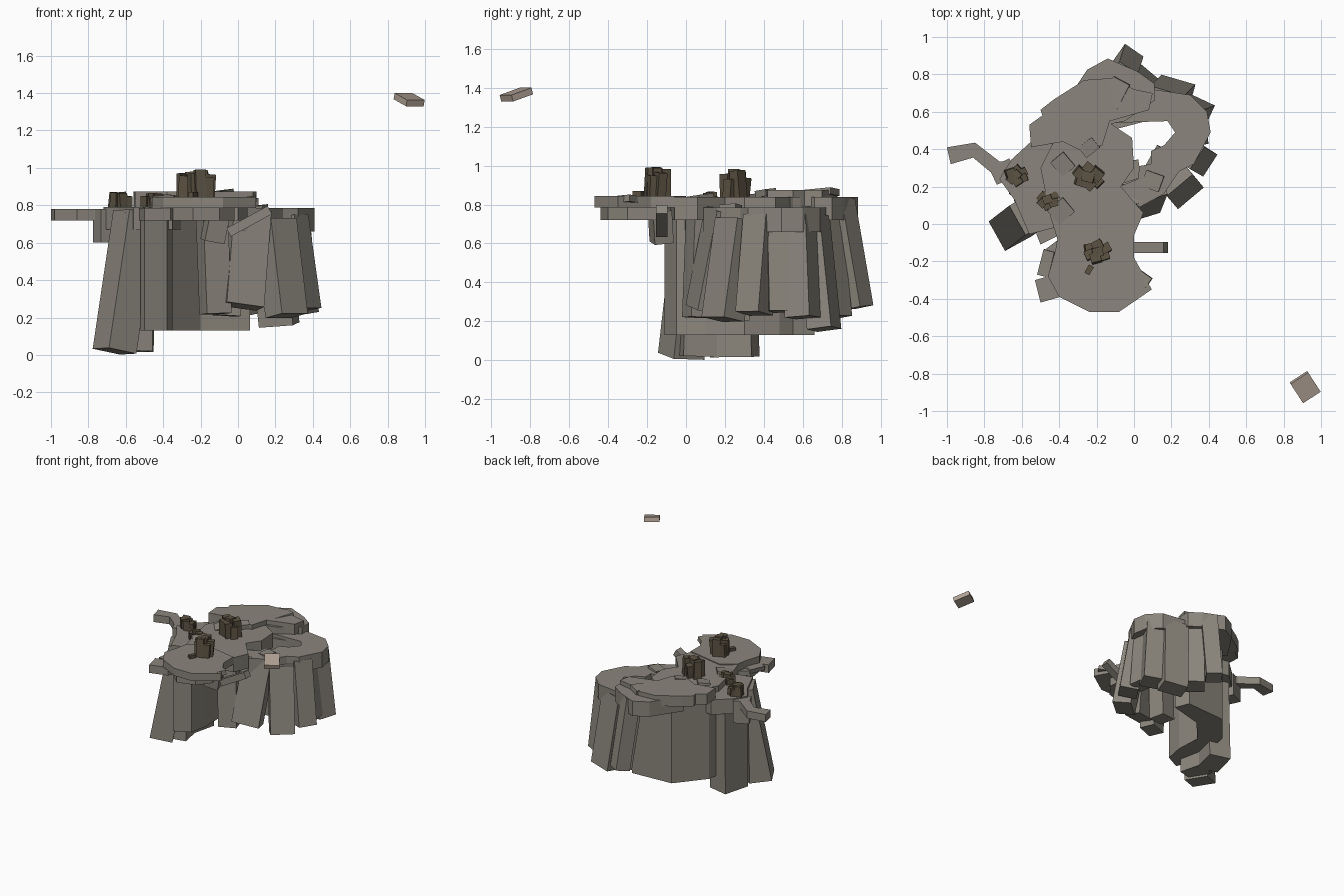
import bpy, bmesh, random
from math import radians, cos, sin
from mathutils import Vector, Matrix, Euler

random.seed(4)

def material(name, rgb):
    m = bpy.data.materials.new(name)
    m.diffuse_color = (*rgb, 1)
    return m

ROCK = material("rock", (0.26, 0.24, 0.205))
BROWN = material("dark_brown", (0.105, 0.085, 0.055))
TAN = material("tan_stone", (0.44, 0.36, 0.30))

def finish(bm, name, mat):
    bmesh.ops.recalc_face_normals(bm, faces=bm.faces)
    me = bpy.data.meshes.new(name)
    bm.to_mesh(me)
    bm.free()
    me.materials.append(mat)
    ob = bpy.data.objects.new(name, me)
    bpy.context.collection.objects.link(ob)
    return ob

def add_box(bm, loc, size, rot):
    m = Matrix.Translation(loc) @ rot.to_matrix().to_4x4() @ Matrix.Diagonal((*size, 1))
    bmesh.ops.create_cube(bm, size=1, matrix=m)

def block(name, loc, size, rot=(0, 0, 0), mat=ROCK):
    bm = bmesh.new()
    add_box(bm, loc, size, Euler([radians(a) for a in rot]))
    return finish(bm, name, mat)

def plate(name, pts, z0, z1):
    bm = bmesh.new()
    f = bm.faces.new([bm.verts.new((x, y, z0)) for x, y in pts])
    r = bmesh.ops.extrude_face_region(bm, geom=[f])
    for v in r["geom"]:
        if isinstance(v, bmesh.types.BMVert):
            v.co.z = z1
    # keep the bottom cap closed
    if not any(fc.calc_center_median().z < z0 + 1e-5 for fc in bm.faces):
        bmesh.ops.holes_fill(bm, edges=bm.edges)
    return finish(bm, name, ROCK)

def pillar(name, top, bottom, w, d, yaw):
    a, b = Vector(top), Vector(bottom)
    q = Vector((0, 0, 1)).rotation_difference(a - b) @ Euler((0, 0, radians(yaw))).to_quaternion()
    bm = bmesh.new()
    add_box(bm, (a + b) / 2, (w, d, (a - b).length), q)
    return finish(bm, name, ROCK)

# top slabs at their different levels
plate("centre_slab", [(-.41, -.08), (0, -.06), (.03, .01), (.05, .06), (-.07, .2), (0, .3),
      (-.01, .46), (-.13, .54), (-.4, .5), (-.5, .3), (-.45, .05)], .72, .838)
plate("south_slab", [(-.41, -.08), (-.3, 0), (0, -.06), (0, -.18), (.095, -.35), (-.08, -.47),
      (-.24, -.47), (-.4, -.39), (-.46, -.28), (-.42, -.14)], .785, .845)
plate("south_under_slab", [(-.36, -.1), (-.05, -.1), (-.02, -.3), (-.1, -.4), (-.24, -.44), (-.36, -.33)],
      .72, .8)
plate("south_west_step", [(-.4, -.08), (-.3, -.2), (-.36, -.38), (-.5, -.42), (-.53, -.3), (-.46, -.28),
      (-.48, -.14)], .72, .785)
plate("west_slab", [(-.72, .24), (-.655, .345), (-.54, .45), (-.3, .4), (-.35, 0), (-.56, -.055),
      (-.64, .13)], .67, .79)
plate("north_slab", [(-.55, .41), (-.56, .53), (-.49, .58), (-.5, .61), (-.43, .665), (-.265, .77),
      (-.12, .78), (0, .72), (.1, .7), (.08, .61), (-.13, .55), (-.17, .42), (-.28, .39), (-.38, .44)], .79, .875)
plate("north_tip_slab", [(-.4, .6), (-.25, .825), (-.14, .885), (.02, .815), (.11, .75), (.11, .66),
      (-.05, .55), (-.3, .5)], .72, .84)
plate("east_ring_slab", [(-.1, .7), (.1, .72), (.3, .69), (.39, .6), (.41, .49), (.32, .32), (.24, .28),
      (.16, .16), (.03, .09), (-.08, .2), (.02, .24), (.03, .31), (.09, .32), (.09, .39), (.16, .42), (.22, .49),
      (.18, .55), (-.13, .54)], .66, .785)
plate("west_arm", [(-1, .41), (-.85, .435), (-.72, .335), (-.65, .33), (-.7, .23), (-.77, .28),
      (-.86, .355), (-.98, .32)], .72, .78)
block("arm_root", (-.70, .28, .69), (.12, .1, .18), (0, 0, 25))

# curved support wall along the west and north, open towards the south-east
plate("support_wall", [(-.5, -.11), (-.38, -.05), (-.35, .1), (-.36, .3), (-.2, .48), (.065, .55),
      (.02, .66), (-.32, .64), (-.5, .42), (-.52, .3), (-.52, -.06)], .13, .76)

# leaning rock pillars: top, bottom, width, depth, yaw
pillars = [
    ((-.55, .06, .76), (-.66, -.025, .02), .17, .18, 29),
    ((-.55, .08, .76), (-.55, .06, .02), .15, .18, 12),
    ((-.55, .24, .76), (-.56, .25, .017), .17, .22, -14),
    ((.06, .19, .77), (.02, .09, .26), .21, .13, 18),
    ((.2, .26, .72), (.26, .19, .21), .18, .14, 40),
    ((.28, .39, .74), (.35, .35, .24), .14, .14, 57),
    ((.28, .48, .74), (.33, .49, .25), .12, .14, 8),
    ((.29, .58, .74), (.34, .6, .22), .14, .14, -25),
    ((.16, .65, .74), (.22, .71, .16), .19, .13, -16),
    ((-.06, .79, .82), (-.03, .885, .27), .12, .11, -35),
    ((-.01, .7, .8), (.05, .76, .22), .14, .13, -40),
    ((-.14, .08, .76), (-.12, .06, .22), .14, .12, 20),
    ((-.03, .27, .74), (-.06, .25, .21), .13, .13, 10),
]
for i, (t, b, w, d, yaw) in enumerate(pillars):
    pillar(f"rock_pillar_{i + 1}", t, b, w, d, yaw)

# fallen beam on the south-east edge and loose flat stones
pillar("fallen_beam", (.17, -.125, .775), (-.05, -.125, .655), .05, .06, 0)
block("hanging_block", (-.12, -.13, .69), (.11, .1, .17), (6, 10, 15))
stones = [(-.1, .7, .875, .1, .15, -28), (-.39, .07, .846, .11, .1, 40), (-.38, .32, .848, .09, .1, 40),
          (-.24, .41, .875, .09, .07, 38), (.1, .23, .795, .1, .09, -20), (.03, -.31, .84, .09, .11, -35),
          (-.47, -.21, .79, .06, .14, -15), (.13, .35, .74, .08, .12, -30)]
for i, (x, y, z, w, d, yaw) in enumerate(stones):
    block(f"flat_stone_{i + 1}", (x, y, z - .015), (w, d, .035), (5, -6, yaw))

# brown clusters of short broken posts
def cluster(name, x, y, z, r, h, yaw):
    bm = bmesh.new()
    for i in range(7):
        a = i * 1.05 + radians(yaw)
        k = 0 if i == 6 else r * random.uniform(.5, .65)
        hh = h * (1 if i == 6 else random.uniform(.65, 1))
        rot = Euler((random.uniform(-.1, .1), random.uniform(-.1, .1), radians(yaw) + random.uniform(-.3, .3)))
        add_box(bm, (x + k * cos(a), y + k * sin(a) * .8, z + hh / 2 - .01),
                (r * .75, r * .65, hh), rot)
    finish(bm, name, BROWN)

cluster("brown_posts_north", -.24, .25, .83, .085, .16, -30)
cluster("brown_posts_south", -.2, -.15, .84, .075, .16, 25)
cluster("brown_posts_west", -.625, .26, .78, .065, .1, 35)
cluster("brown_posts_middle", -.46, .13, .78, .065, .095, 30)
block("brown_chip", (-.24, -.245, .855), (.03, .05, .03), (0, 0, -30), BROWN)

# floating tan slab
block("floating_slab", (.915, -.872, 1.365), (.112, .128, .035), (17, 0, 33), TAN)
